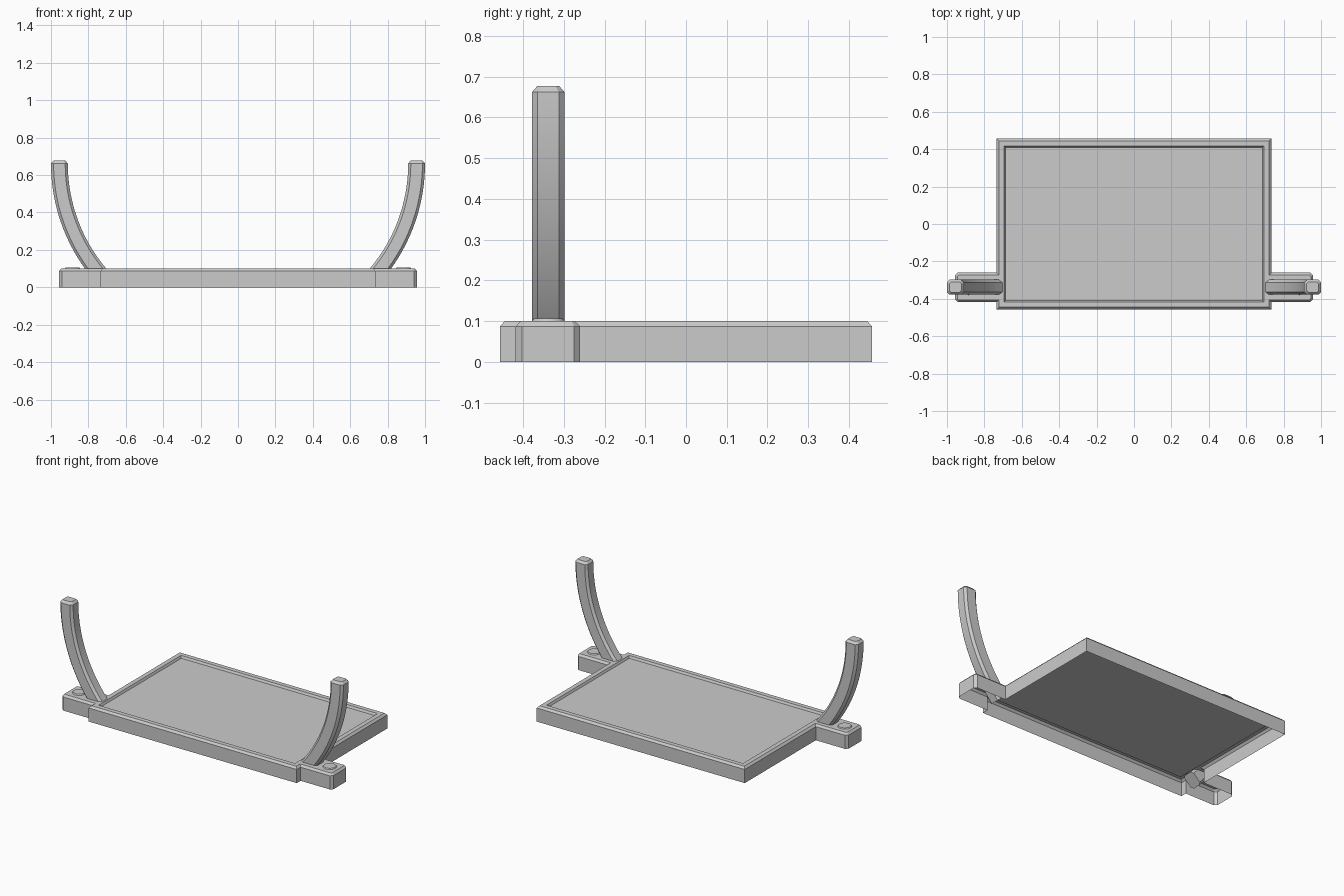
import bpy, bmesh, math
from mathutils import Vector

if "Cube" in bpy.data.objects:
    bpy.data.objects.remove(bpy.data.objects["Cube"])

grey = bpy.data.materials.new("plain grey")
grey.diffuse_color = (0.6, 0.6, 0.6, 1)
grey.use_nodes = True
grey.node_tree.nodes["Principled BSDF"].inputs["Base Color"].default_value = grey.diffuse_color


def finish(bm, name, smooth=None):
    me = bpy.data.meshes.new(name)
    bm.to_mesh(me)
    bm.free()
    ob = bpy.data.objects.new(name, me)
    bpy.context.collection.objects.link(ob)
    me.materials.append(grey)
    if smooth:
        bpy.ops.object.select_all(action='DESELECT')
        ob.select_set(True)
        bpy.context.view_layer.objects.active = ob
        bpy.ops.object.shade_smooth_by_angle(angle=math.radians(smooth))
    return ob


# Tray: hollow shell with two side tabs, open underneath
W, D, WALL, CH = 0.735, 0.457, 0.087, 0.012
right = [(W, -D), (W, -.418), (.942, -.418), (.957, -.403),
         (.957, -.275), (.942, -.26), (W, -.26), (W, D)]
outline = right + [(-x, y) for x, y in reversed(right)]
bm = bmesh.new()
low = [bm.verts.new((x, y, 0)) for x, y in outline]
high = [bm.verts.new((x, y, WALL)) for x, y in outline]
n = len(outline)
for i in range(n):
    j = (i + 1) % n
    bm.faces.new((low[i], low[j], high[j], high[i]))
top = bm.faces.new(high)
bm.normal_update()

# Chamfered top edge
bmesh.ops.inset_region(bm, faces=[top], thickness=CH, depth=0,
                       use_even_offset=True, use_boundary=True)
for v in top.verts:
    v.co.z = 0.1

# Separate the tab tops from the main top, then sink the panel inside a rim
for s in (-1, 1):
    main = max((f for f in bm.faces if f.normal.z > .9), key=lambda f: f.calc_area())
    ends = [min(main.verts, key=lambda v: (v.co - Vector((s * (W - CH), y, .1))).length)
            for y in (-.418 + CH, -.26 - CH)]
    bmesh.utils.face_split(main, *ends)
    bm.normal_update()
main = max((f for f in bm.faces if f.normal.z > .9), key=lambda f: f.calc_area())
bmesh.ops.inset_region(bm, faces=[main], thickness=0.029, use_even_offset=True)
bmesh.ops.inset_region(bm, faces=[main], thickness=0.007, use_even_offset=True)
for v in main.verts:
    v.co.z = 0.086
bm.normal_update()
finish(bm, "tray")


# Curved arms: chamfered square section swept along an arc
def section(shrink=0):
    a, b, c = .045 - shrink, .040 - shrink, .014 - shrink * .4
    return [(a, -b + c), (a, b - c), (a - c, b), (c - a, b),
            (-a, b - c), (-a, c - b), (c - a, -b), (a - c, -b)]


def arm(s, name):
    bm = bmesh.new()
    cx, cz, cy, R, steps = .04, .662, -.338, .915, 20
    rings = []
    for i in range(steps + 1):
        t = math.radians(-42.5 * (1 - i / steps))
        rings.append([bm.verts.new((s * (cx + (R + r) * math.cos(t)), cy + y,
                                    cz + (R + r) * math.sin(t))) for r, y in section()])
    rings.append([bm.verts.new((s * (cx + R + r), cy + y, .677)) for r, y in section(.013)])
    for p, q in zip(rings, rings[1:]):
        for k in range(8):
            m = (k + 1) % 8
            bm.faces.new((p[k], p[m], q[m], q[k]))
    bm.faces.new(rings[0])
    bm.faces.new(rings[-1])
    bmesh.ops.recalc_face_normals(bm, faces=bm.faces)
    finish(bm, name, 25)


# Low round button on each tab
def button(s, name):
    bm = bmesh.new()
    bmesh.ops.create_cone(bm, cap_ends=True, segments=32, radius1=.045, radius2=.036, depth=.012)
    bmesh.ops.translate(bm, verts=bm.verts, vec=(s * .885, -.338, .1))
    finish(bm, name, 30)


for s, side in ((-1, "left"), (1, "right")):
    arm(s, side + "_arm")
    button(s, side + "_button")
